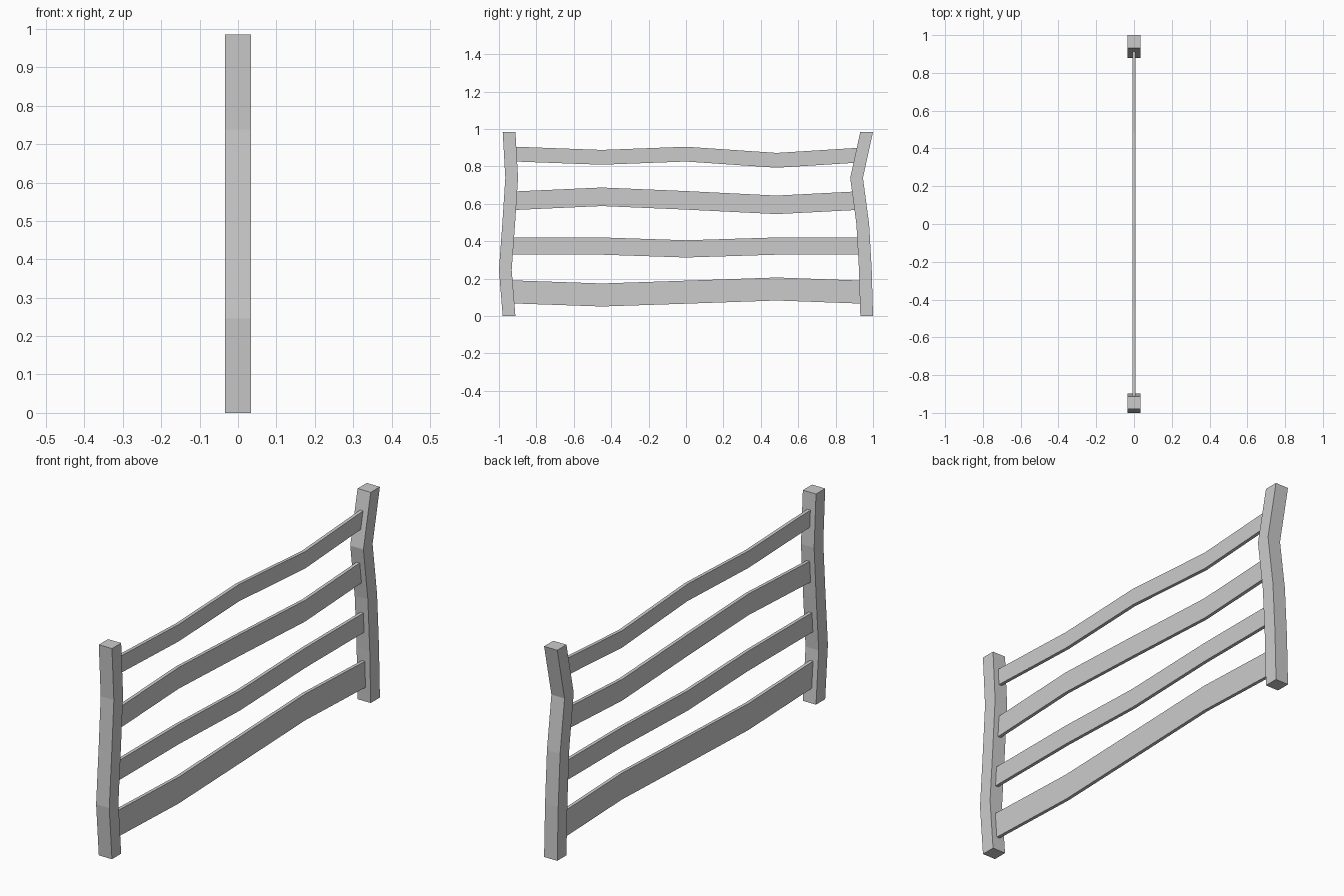
import bpy
import bmesh

cube = bpy.data.objects.get("Cube")
if cube:
    bpy.data.objects.remove(cube, do_unlink=True)

grey = bpy.data.materials.new("plain grey")
grey.use_nodes = True
colour = (0.6, 0.6, 0.6, 1)
grey.diffuse_color = colour
grey.node_tree.nodes["Principled BSDF"].inputs["Base Color"].default_value = colour


def sweep(name, sections):
    """Skin a bar through four-cornered sections and cap both ends."""
    bm = bmesh.new()
    rings = [[bm.verts.new(p) for p in s] for s in sections]
    for a, b in zip(rings, rings[1:]):
        for i in range(4):
            j = (i + 1) % 4
            bm.faces.new((a[i], a[j], b[j], b[i]))
    bm.faces.new(rings[0])
    bm.faces.new(rings[-1])
    bmesh.ops.recalc_face_normals(bm, faces=bm.faces)
    mesh = bpy.data.meshes.new(name)
    bm.to_mesh(mesh)
    bm.free()
    mesh.materials.append(grey)
    obj = bpy.data.objects.new(name, mesh)
    bpy.context.collection.objects.link(obj)


def post(name, centres, height=0.985, half=0.034):
    step = height / (len(centres) - 1)
    sweep(name, [[(sx * half, y + sy * half, i * step)
                  for sx, sy in ((-1, -1), (1, -1), (1, 1), (-1, 1))]
                 for i, y in enumerate(centres)])


def rail(name, depth, tops, half=0.008):
    stations = (-0.94, -0.45, 0.0, 0.485, 0.95)
    sweep(name, [[(-half, y, z - depth), (half, y, z - depth), (half, y, z), (-half, y, z)]
                 for y, z in zip(stations, tops)])


# Crooked end posts
post("front_post", (-0.946, -0.966, -0.948, -0.932, -0.946))
post("back_post", (0.966, 0.959, 0.945, 0.912, 0.966))

# Wavy rails, top to bottom
rail("top_rail", 0.079, (0.906, 0.888, 0.905, 0.872, 0.901))
rail("upper_rail", 0.099, (0.665, 0.687, 0.668, 0.644, 0.668))
rail("lower_rail", 0.092, (0.42, 0.42, 0.405, 0.42, 0.42))
rail("bottom_rail", 0.123, (0.191, 0.174, 0.189, 0.206, 0.189))
